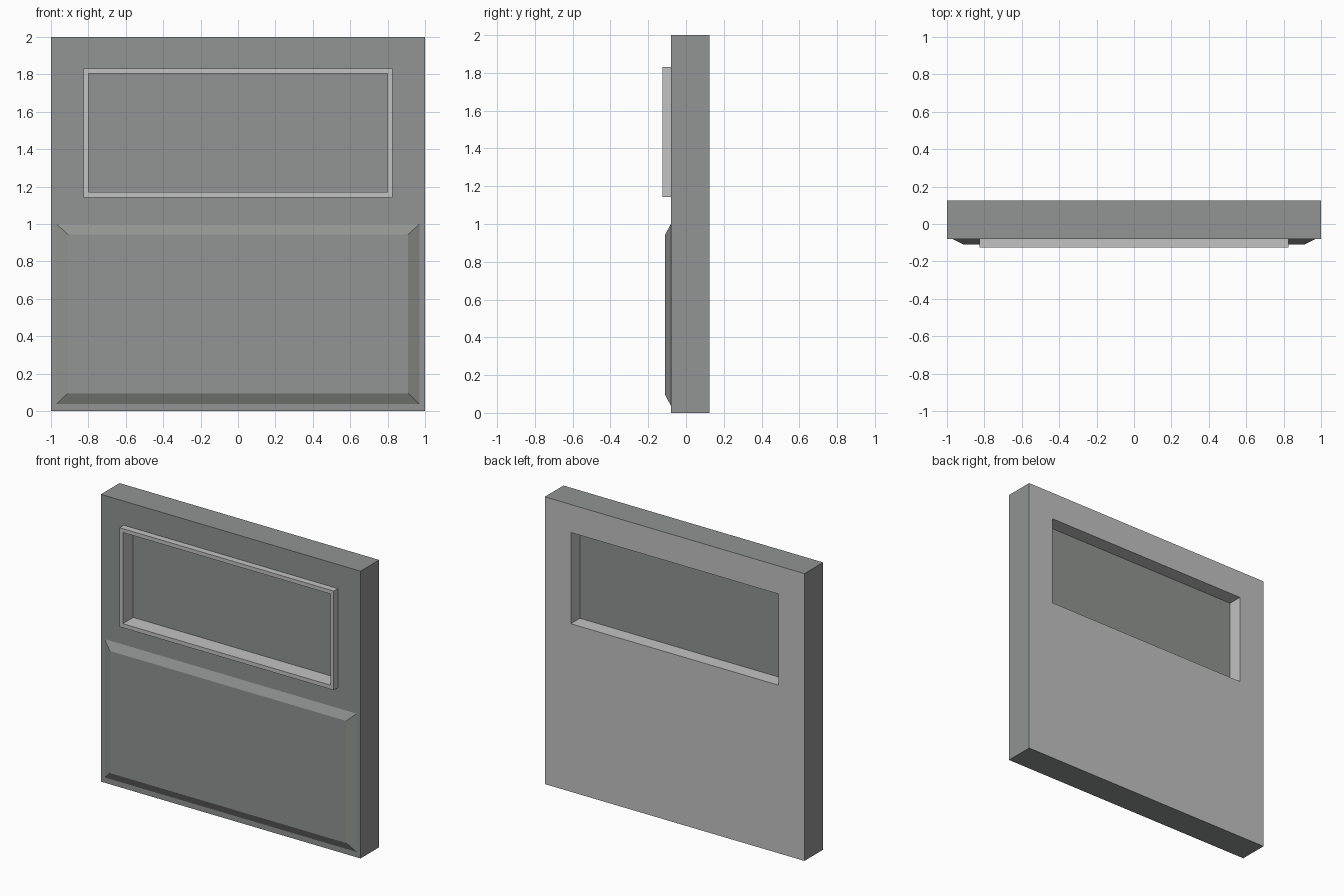
import bpy, bmesh

if "Cube" in bpy.data.objects:
    bpy.data.objects.remove(bpy.data.objects["Cube"])


def material(name, rgb):
    m = bpy.data.materials.new(name)
    m.diffuse_color = (*rgb, 1.0)
    m.use_nodes = True
    m.node_tree.nodes["Principled BSDF"].inputs["Base Color"].default_value = m.diffuse_color
    return m


DARK = material("dark grey", (0.285, 0.297, 0.288))
LIGHT = material("light grey", (0.54, 0.54, 0.54))


def rect(bm, r, y):
    """Four corners of a rectangle (x0, z0, x1, z1) at depth y."""
    x0, z0, x1, z1 = r
    return [bm.verts.new((x, y, z)) for x, z in ((x0, z0), (x1, z0), (x1, z1), (x0, z1))]


def bridge(bm, a, b, mat=0):
    for i in range(4):
        j = (i + 1) % 4
        bm.faces.new((a[i], a[j], b[j], b[i])).material_index = mat


def finish(bm, name, mats):
    bmesh.ops.recalc_face_normals(bm, faces=bm.faces[:])
    me = bpy.data.meshes.new(name)
    bm.to_mesh(me)
    bm.free()
    for m in mats:
        me.materials.append(m)
    ob = bpy.data.objects.new(name, me)
    bpy.context.collection.objects.link(ob)
    return ob


def ring(name, outer, inner, y0, y1, mats, front=0, back=0, reveal=0):
    """Rectangular slab with a rectangular opening through it."""
    bm = bmesh.new()
    of, ob = rect(bm, outer, y0), rect(bm, outer, y1)
    nf, nb = rect(bm, inner, y0), rect(bm, inner, y1)
    bridge(bm, of, nf, front)
    bridge(bm, ob, nb, back)
    bridge(bm, of, ob)
    bridge(bm, nf, nb, reveal)
    return finish(bm, name, mats)


def slab(name, front, back, y0, y1, mats):
    """Solid slab; a smaller front rectangle gives bevelled sides."""
    bm = bmesh.new()
    a, b = rect(bm, front, y0), rect(bm, back, y1)
    bm.faces.new(a)
    bm.faces.new(b)
    bridge(bm, a, b)
    return finish(bm, name, mats)


OPENING = (-0.80, 1.17, 0.80, 1.805)

# wall: dark outside, light inner side and window reveal
ring("wall", (-1, 0, 1, 2), OPENING, -0.08, 0.125, [DARK, LIGHT], back=1, reveal=1)
# raised trim around the window
ring("window_frame", (-0.825, 1.142, 0.825, 1.832), OPENING, -0.125, -0.08, [LIGHT])
# window pane
slab("window_pane", OPENING, OPENING, -0.01, 0.025, [DARK])
# bevelled lower panel
slab("lower_panel", (-0.91, 0.095, 0.91, 0.945), (-0.97, 0.037, 0.97, 1.0), -0.11, -0.08, [DARK])
